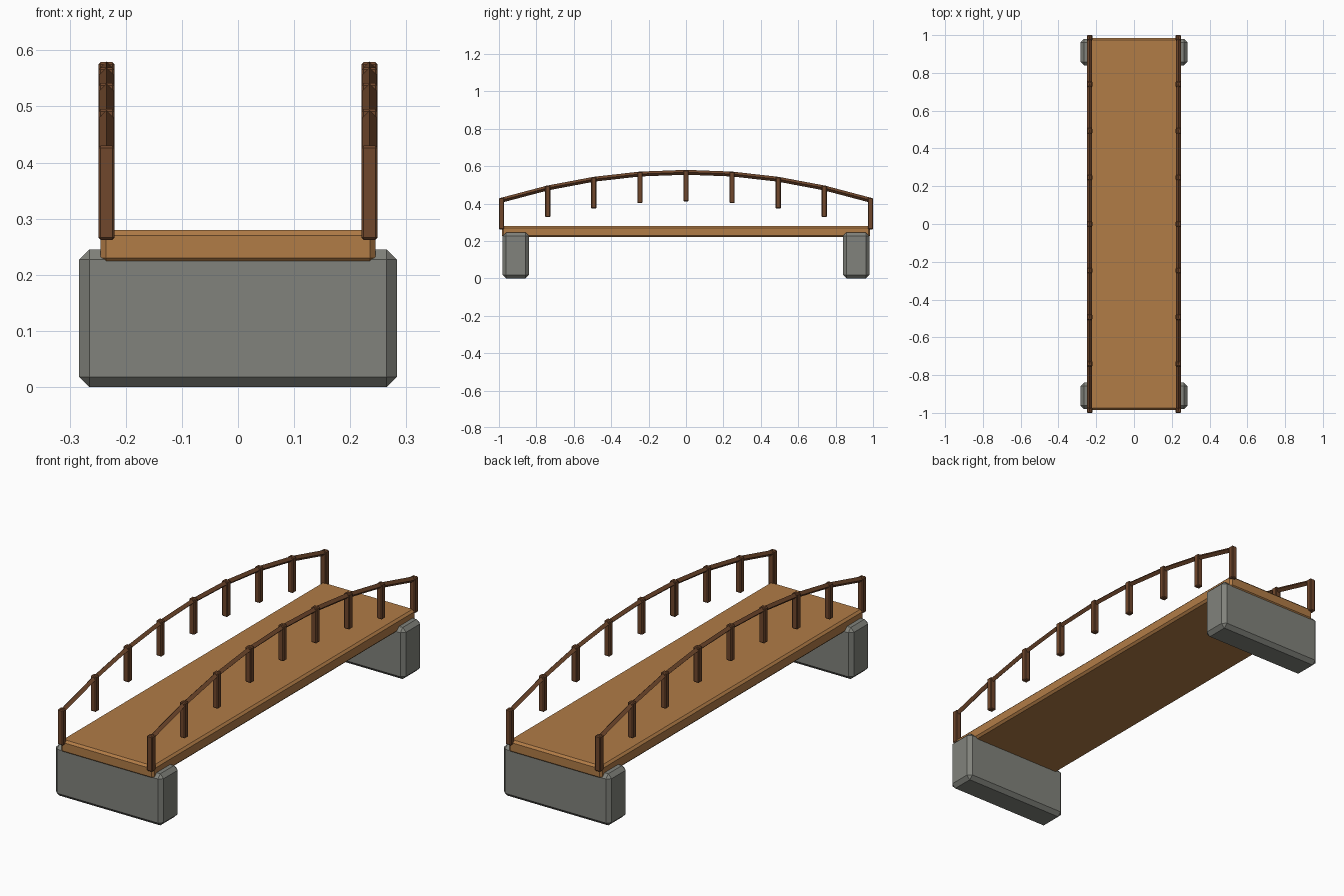
import bpy

cube = bpy.data.objects.get("Cube")
if cube:
    bpy.data.objects.remove(cube, do_unlink=True)


def material(name, rgb):
    m = bpy.data.materials.new(name)
    m.use_nodes = True
    m.diffuse_color = (*rgb, 1)
    m.node_tree.nodes["Principled BSDF"].inputs["Base Color"].default_value = (*rgb, 1)
    return m


light_wood = material("light wood", (0.44, 0.2, 0.062))
dark_wood = material("dark wood", (0.16, 0.063, 0.025))
stone = material("grey stone", (0.22, 0.225, 0.2))


def box(name, centre, size, bevel, mat):
    """Box with chamfered edges."""
    bpy.ops.mesh.primitive_cube_add(size=1, location=centre)
    ob = bpy.context.object
    ob.name = name
    ob.scale = size
    bpy.ops.object.transform_apply(location=False, rotation=False, scale=True)
    mod = ob.modifiers.new("chamfer", "BEVEL")
    mod.width = bevel
    mod.segments = 1
    ob.data.materials.append(mat)
    return ob


# Deck and the stone blocks under its ends
box("deck", (0, 0, 0.25), (0.49, 1.97, 0.06), 0.01, light_wood)
for end, y in (("front", -0.91), ("back", 0.91)):
    box(end + "_abutment", (0, y, 0.1225), (0.566, 0.14, 0.245), 0.018, stone)

# Railings: posts that follow an arch, joined by a faceted rail
HALF = 0.986
POST_HEIGHT = 0.168
SPANS = 8


def arch_top(t):
    return 0.43 + 0.149 * (1 - t * t)


for side, x in (("left", 0.2345), ("right", -0.2345)):
    steps = [2 * i / SPANS - 1 for i in range(SPANS + 1)]
    for i, t in enumerate(steps):
        box(f"{side}_post_{i + 1}", (x, t * HALF, arch_top(t) - POST_HEIGHT / 2),
            (0.029, 0.028, POST_HEIGHT), 0.004, dark_wood)

    curve = bpy.data.curves.new(side + "_rail", "CURVE")
    curve.dimensions = "3D"
    curve.twist_mode = "Z_UP"
    curve.bevel_depth = 0.013
    curve.bevel_resolution = 0
    curve.use_fill_caps = True
    line = curve.splines.new("POLY")
    line.points.add(SPANS)
    line.use_smooth = False
    for point, t in zip(line.points, steps):
        point.co = (x, t * HALF, arch_top(t) - 0.012, 1)
    rail = bpy.data.objects.new(side + "_rail", curve)
    curve.materials.append(dark_wood)
    bpy.context.collection.objects.link(rail)
